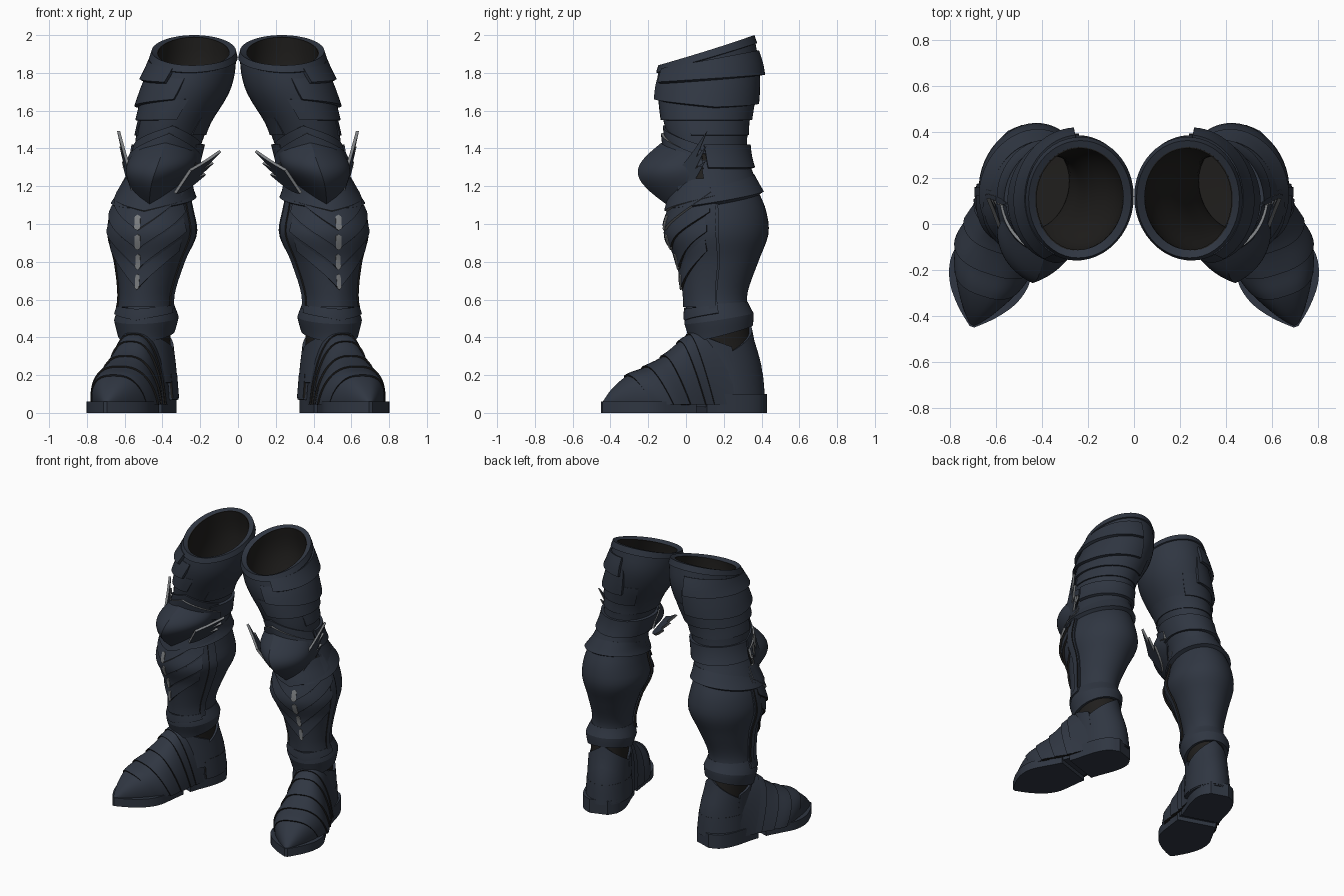
import bpy
from math import sin, cos, pi, radians
from mathutils import Vector, Matrix

cube = bpy.data.objects.get("Cube")
if cube:
    bpy.data.objects.remove(cube, do_unlink=True)

ARMOUR, DARK, STEEL = 0, 1, 2


def material(name, rgb):
    m = bpy.data.materials.new(name)
    m.use_nodes = True
    m.diffuse_color = (*rgb, 1)
    m.node_tree.nodes["Principled BSDF"].inputs["Base Color"].default_value = (*rgb, 1)
    return m


MATERIALS = [
    material("slate armour", (0.029, 0.037, 0.054)),
    material("dark lining", (0.014, 0.013, 0.012)),
    material("worn steel edge", (0.2, 0.21, 0.22)),
]

# Leg axis: height, centre x, centre y, half width, half depth
LEG = [
    (0.06, .47, .22, .14, .19), (0.25, .475, .21, .135, .185), (0.4, .485, .19, .135, .165),
    (0.5, .485, .175, .145, .165), (0.62, .48, .165, .135, .16), (0.8, .46, .18, .175, .205),
    (0.95, .445, .175, .225, .265), (1.08, .445, .175, .205, .25), (1.2, .43, .16, .17, .215),
    (1.35, .385, .13, .165, .2), (1.5, .35, .11, .185, .22), (1.7, .275, .11, .23, .26),
    (1.84, .24, .12, .228, .265), (2.0, .232, .12, .212, .24),
]
# Foot: distance from heel, half width, height
FOOT = [
    (0, .06, .45), (.05, .115, .45), (.15, .14, .45), (.32, .135, .45), (.43, .14, .4),
    (.54, .16, .305), (.65, .175, .24), (.75, .145, .195), (.84, .075, .125), (.9, .006, .05),
]
FOOT_TURN = Matrix.Rotation(radians(18), 3, "Z")


def sample(table, x):
    """Smooth interpolation through the rows of a table."""
    x = min(max(x, table[0][0]), table[-1][0])
    i = next(k for k in range(len(table) - 1) if x <= table[k + 1][0])
    a, b = Vector(table[i]), Vector(table[i + 1])
    before, after = Vector(table[max(i - 1, 0)]), Vector(table[min(i + 2, len(table) - 1)])
    span = b[0] - a[0]
    t = (x - a[0]) / span
    ta = (b - before) * (span / (b[0] - before[0]))
    tb = (after - a) * (span / (after[0] - a[0]))
    s = t * t * (3 - 2 * t)
    return (a.lerp(b, s) + ta * (t * (1 - t) ** 2) - tb * (t * t * (1 - t)))[1:]


def finish(name, verts, faces, mat, thick, rim):
    """Make the part, thicken it, mirror it to the other leg and shade it."""
    mesh = bpy.data.meshes.new(name)
    mesh.from_pydata(verts, [], faces)
    for m in MATERIALS:
        mesh.materials.append(m)
    for p in mesh.polygons:
        p.material_index = mat
    ob = bpy.data.objects.new(name, mesh)
    bpy.context.collection.objects.link(ob)
    solid = ob.modifiers.new("Thickness", "SOLIDIFY")
    solid.thickness = thick
    solid.material_offset_rim = rim - mat
    ob.modifiers.new("Other leg", "MIRROR").use_mirror_merge = False
    bpy.ops.object.select_all(action="DESELECT")
    ob.select_set(True)
    bpy.context.view_layer.objects.active = ob
    bpy.ops.object.convert(target="MESH")
    bpy.ops.object.shade_smooth_by_angle(angle=radians(32))


def grid(name, fn, rows, cols, mat=ARMOUR, thick=.02, rim=ARMOUR, closed=False):
    """Surface from a function of two parameters."""
    n = cols if closed else cols + 1
    verts = [fn(r / rows, c / cols) for r in range(rows + 1) for c in range(n)]
    faces = [(r * n + c, (r + 1) * n + c, (r + 1) * n + (c + 1) % n, r * n + (c + 1) % n)
             for r in range(rows) for c in range(cols)]
    finish(name, verts, faces, mat, thick, rim)


def band(name, top, bottom, out=(0, 0), centre=0, half=180, dip=(0, 0), slope=(0, 0),
         bulge=0, crest=0, rows=6, **kw):
    """Plate wrapped round the leg; dip makes a V, slope lifts the back."""
    def point(u, v):
        def mix(pair):
            return pair[0] + (pair[1] - pair[0]) * u
        side = 2 * v - 1
        a = radians(centre + half * side)
        peak = 1 - abs(side)
        z = mix((top, bottom)) - mix(dip) * peak - mix(slope) * cos(a)
        cx, cy, rx, ry = sample(LEG, z)
        o = mix(out) + peak * (crest + bulge * sin(pi * u))
        flat = Vector((max(rx + o, 0) * sin(a), -max(ry + o, 0) * cos(a), 0))
        # The leg turns outwards below the thigh
        turn = radians(17) * min(max((1.85 - z) / .45, 0), 1)
        return Vector((cx, cy, z)) + Matrix.Rotation(turn, 3, "Z") @ flat
    grid(name, point, rows, 48 if half == 180 else 28, closed=half == 180, **kw)


def on_foot(x, s, z):
    return Vector((.425, .41, z)) + FOOT_TURN @ Vector((x, -s, 0))


def lame(name, start, end, lift, lean=.1, **kw):
    """Arched plate across the foot."""
    def point(u, v):
        t = pi * (1 - v)
        s = start + (end - start) * u
        w, h = sample(FOOT, s)
        o = lift * u if end < .9 else lift * (1 - u)
        x = (w + o) * abs(cos(t)) ** .75 * (1 if cos(t) > 0 else -1)
        back = lean * (1 - sin(t)) * (1 if end < .9 else 1 - u)
        return on_foot(x, s - back, .045 + (h + o - .045) * sin(t))
    grid(name, point, 8, 24, **kw)


def sole(name, start, end, bottom, top, grow):
    steps = [start + (end - start) * k / 16 for k in range(17)]
    edge = [(sample(FOOT, s)[0] + grow, s) for s in steps]
    verts = [on_foot(-w, s, top) for w, s in edge] + [on_foot(w, s, top) for w, s in reversed(edge)]
    finish(name, verts, [range(len(verts))], ARMOUR, top - bottom, ARMOUR)


def wing(name, base, tip, low):
    """Fan of three feathers beside the knee."""
    base, tip, low = Vector(base), Vector(tip), Vector(low)
    across = (tip - low).normalized()
    for k in range(3):
        end = tip.lerp(low, k / 2)
        root = base - across * .025 * k

        def point(u, v):
            width = .1 * (1 - u ** 2) + .002
            return root.lerp(end, u) + across * ((v - .5) * width - .02 * sin(pi * u))
        grid(f"{name}_feather_{k + 1}", point, 8, 2, thick=.016, rim=STEEL)


# Thigh
band("thigh_lining", 1.91, 1.2, (-.028, -.02), slope=(.08, 0), mat=DARK, thick=.006, rim=DARK, rows=12)
band("lining_floor", 1.2, 1.19, (-.02, -.3), mat=DARK, thick=.006, rim=DARK)
band("thigh_shell", 1.91, 1.38, slope=(.08, .02), thick=.025, rows=14)
band("thigh_rim", 1.92, 1.88, (.002, .01), slope=(.08, .078), thick=.036, rows=3)
band("thigh_plate_upper", 1.87, 1.77, (.012, .036), centre=100, half=75, slope=(.05, .02))
band("thigh_plate_middle", 1.8, 1.65, (.004, .03), centre=92, half=88, slope=(.03, -.01), dip=(0, .03))
band("thigh_plate_lower", 1.68, 1.55, (.002, .014), centre=95, half=110, slope=(.02, 0), thick=.012)
band("thigh_back_band", 1.56, 1.47, (0, .008), centre=180, half=125, thick=.012)

# Knee
band("knee_joint", 1.45, 1.1, (-.01, -.02), mat=DARK, thick=.01, rim=DARK)
band("knee_back_upper", 1.42, 1.3, (.02, .028), centre=180, half=110)
band("knee_back_lower", 1.34, 1.18, (.004, .014), centre=180, half=120)
band("knee_top_ridge", 1.42, 1.35, (.01, .02), centre=-14, half=78, dip=(-.1, -.1))
band("knee_top_band", 1.36, 1.3, (.03, .045), centre=-14, half=78, dip=(-.12, -.1), rim=STEEL)
band("knee_cap", 1.37, 1.27, (.03, .018), centre=-14, half=66, dip=(-.06, .17), bulge=.165, crest=.012,
     rows=14)
band("knee_lower_lame", 1.24, 1.15, (.008, .024), centre=-8, half=80, dip=(0, .08), crest=.02, rim=STEEL)
wing("outer_wing", (.575, -.04, 1.24), (.64, .11, 1.49), (.615, .1, 1.33))
wing("inner_wing", (.285, -.12, 1.25), (.1, -.02, 1.39), (.18, .02, 1.27))

# Lower leg
band("calf_shell", 1.18, .52, slope=(.03, 0), rows=18)
band("calf_flange", 1.21, 1.13, (.012, .03), slope=(.055, .045), thick=.03)
band("shin_base", 1.14, .56, (.01, .012), half=75, crest=.015, rows=16)
for k in range(4):
    tip = .97 - .105 * k
    band(f"shin_chevron_{k + 1}", tip + .28, tip + .2, (.012, .026), half=68 - 3 * k,
         dip=(.18, .2), crest=.014, rim=STEEL if k == 0 else DARK, thick=.016)
    band(f"shin_crest_mark_{k + 1}", tip + .07, tip + .006, (.036, .041), half=3.5, dip=(-.01, .01),
         mat=STEEL, rim=STEEL, thick=.008)
for angle, name in ((-78, "inner"), (66, "outer")):
    band(f"{name}_shin_rail", 1.13, .55, (.018, .022), centre=angle, half=6, rows=16, rim=DARK, thick=.012)

# Ankle
band("ankle_core", .56, .2, (-.012, -.012), mat=DARK, thick=.01, rim=DARK)
band("ankle_flange", .58, .5, (.004, .024), slope=(.01, .03), thick=.025)
band("ankle_flange_lower", .5, .42, (.024, .012), slope=(.03, .045), thick=.025)
band("ankle_collar", .57, .53, (.02, .026), half=75, dip=(.02, .04))
band("heel_shell", .3, .07, (.004, .012), centre=180, half=105, dip=(-.17, 0))
band("heel_cup", .21, .08, (.01, .014), centre=180, half=105, thick=.012, rim=DARK)
band("instep_guard", .35, .16, (.004, .01), half=92, dip=(-.1, 0))

# Foot
for k, (start, end) in enumerate([(.28, .42), (.38, .47), (.43, .56), (.52, .66), (.61, .76)]):
    lame(f"instep_lame_{k + 1}", start, end, .014, rim=DARK, thick=.014)
lame("toe_cap", .72, .9, .004)
sole("front_sole", .42, .9, 0, .06, .004)
sole("arch", .3, .45, .03, .08, -.01)
sole("heel_block", 0, .36, 0, .1, .004)
